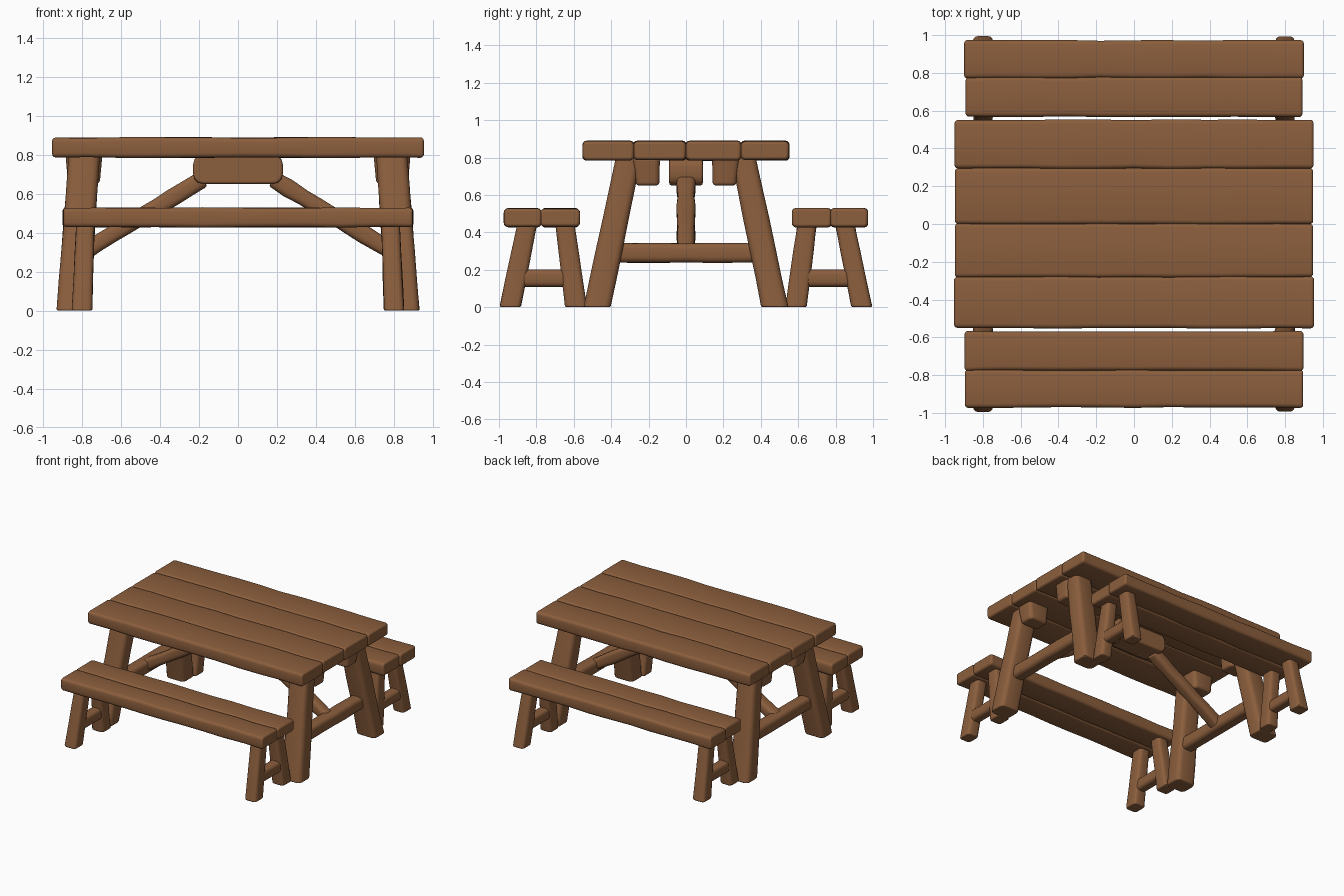
import bpy, bmesh, math, random
from mathutils import Vector

if "Cube" in bpy.data.objects:
    bpy.data.objects.remove(bpy.data.objects["Cube"])

random.seed(4)
wood = bpy.data.materials.new("brown wood")
wood.diffuse_color = (0.258, 0.112, 0.046, 1)
wood.use_nodes = True
wood.node_tree.nodes["Principled BSDF"].inputs["Base Color"].default_value = wood.diffuse_color


def beam(name, a, b, u, v, r, bevel=0.012, n=1, wob=0.0, taper=1.0):
    """Loft a rounded rectangle (half-axes u, v, corner radius r) from a to b."""
    a, b, u, v = Vector(a), Vector(b), Vector(u), Vector(v)
    if u.cross(v).dot(b - a) < 0:
        u, v = v, u
    hu, hv, un, vn = u.length, v.length, u.normalized(), v.normalized()
    bm = bmesh.new()
    rings = []
    for i in range(n + 1):
        t = i / n
        c = a.lerp(b, t)
        s = 1 + (taper - 1) * t
        du, dv = (random.uniform(-wob, wob) for _ in range(2))
        ring = []
        for q, (sx, sy) in enumerate([(1, 1), (-1, 1), (-1, -1), (1, -1)]):
            for k in range(4):
                ang = math.radians(90 * q + 30 * k)
                x = sx * (hu * s + du - r) + r * math.cos(ang)
                y = sy * (hv * s + dv - r) + r * math.sin(ang)
                ring.append(bm.verts.new(c + un * x + vn * y))
        rings.append(ring)
    m = len(rings[0])
    for p, q in zip(rings, rings[1:]):
        for j in range(m):
            bm.faces.new((p[j], p[(j + 1) % m], q[(j + 1) % m], q[j]))
    bm.faces.new(rings[0][::-1])
    bm.faces.new(rings[-1])
    bmesh.ops.recalc_face_normals(bm, faces=bm.faces)
    for f in bm.faces:
        f.smooth = True
    me = bpy.data.meshes.new(name)
    bm.to_mesh(me)
    bm.free()
    me.materials.append(wood)
    ob = bpy.data.objects.new(name, me)
    bpy.context.collection.objects.link(ob)
    mod = ob.modifiers.new("worn ends", 'BEVEL')
    mod.width, mod.segments = bevel, 3
    mod.limit_method, mod.angle_limit = 'ANGLE', math.radians(50)
    mod.harden_normals = True
    return ob


def plank(name, half_len, y0, y1, z0, z1):
    yc, zc = (y0 + y1) / 2, (z0 + z1) / 2
    e = random.uniform(0, 0.008)
    beam(name, (-half_len + e, yc, zc), (half_len - e, yc, zc),
         (0, (y1 - y0) / 2 + 0.002, 0), (0, 0, (z1 - z0) / 2),
         0.022, 0.018, 10, 0.0025)


# table top planks
edges = [-0.55, -0.28, 0.0, 0.295, 0.55]
for y0, y1 in zip(edges, edges[1:]):
    plank("table_plank", 0.955, y0, y1, 0.785, 0.888)

# bench seat planks
for s in (-1, 1):
    for y0, y1 in ((0.57, 0.775), (0.775, 0.97)):
        lo, hi = sorted((s * y0, s * y1))
        plank("bench_plank", 0.9, lo, hi, 0.428, 0.528)

# block under the middle of the top
beam("centre_block", (0, -0.09, 0.725), (0, 0.09, 0.725),
     (0.23, 0, 0), (0, 0, 0.075), 0.05, 0.015)

for sx in (-1, 1):
    # table end frame
    for sy in (-1, 1):
        beam("table_leg", (sx * 0.845, sy * 0.475, 0), (sx * 0.788, sy * 0.307, 0.80),
             (0.085, 0, 0), (0, 0.072, 0), 0.035, 0.01, 5, 0.002, 0.93)
        beam("leg_cleat", (sx * 0.79, sy * 0.215, 0.80), (sx * 0.79, sy * 0.205, 0.65),
             (0.095, 0, 0), (0, 0.075, 0), 0.03, 0.02, taper=0.85)
    beam("table_stretcher", (sx * 0.815, -0.41, 0.29), (sx * 0.815, 0.41, 0.29),
         (0.052, 0, 0), (0, 0, 0.052), 0.03, n=6, wob=0.002)
    # diagonal brace from stretcher to centre block
    d = Vector((sx * 0.62, 0, -0.378)).normalized()
    beam("diagonal_brace", (sx * 0.18, 0, 0.675), (sx * 0.80, 0, 0.297),
         (0, 0.047, 0), Vector((d.z, 0, -d.x)) * 0.044, 0.028, n=8, wob=0.004)
    # bench end frames
    for sy in (-1, 1):
        for y_low, y_top in ((0.94, 0.848), (0.588, 0.648)):
            beam("bench_leg", (sx * 0.80, sy * y_low, 0), (sx * 0.782, sy * y_top, 0.45),
                 (0.052, 0, 0), (0, 0.057, 0), 0.025, 0.01, 3, 0.002, 0.9)
        beam("bench_stretcher", (sx * 0.795, sy * 0.63, 0.155), (sx * 0.795, sy * 0.89, 0.155),
             (0.042, 0, 0), (0, 0, 0.046), 0.025)
